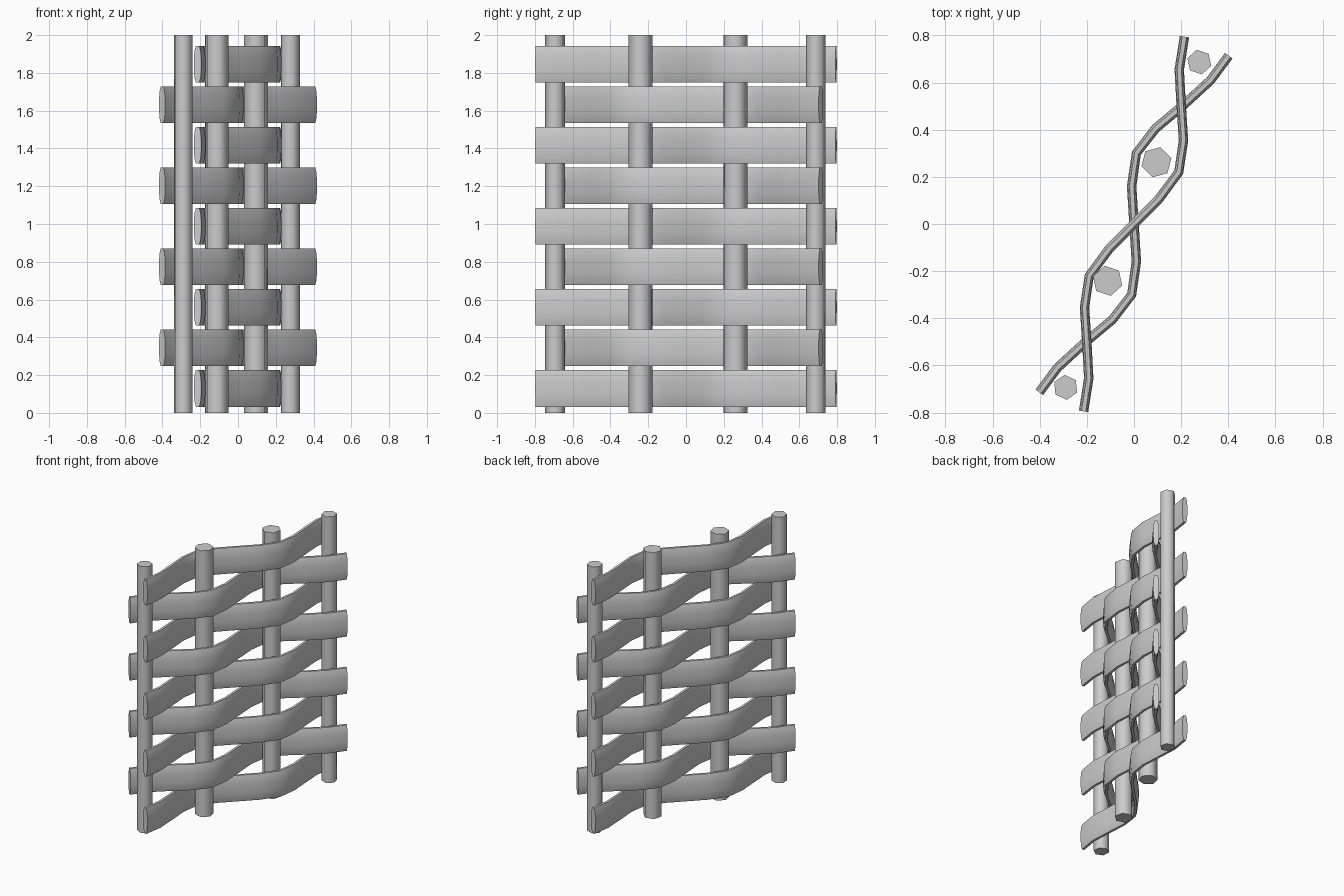
import bpy, bmesh
from math import radians
from mathutils import Matrix, Vector

if "Cube" in bpy.data.objects:
    bpy.data.objects.remove(bpy.data.objects["Cube"])


def finish(bm, name, angle):
    bmesh.ops.recalc_face_normals(bm, faces=bm.faces)
    mesh = bpy.data.meshes.new(name)
    bm.to_mesh(mesh)
    bm.free()
    ob = bpy.data.objects.new(name, mesh)
    bpy.context.collection.objects.link(ob)
    bpy.ops.object.select_all(action='DESELECT')
    ob.select_set(True)
    bpy.context.view_layer.objects.active = ob
    bpy.ops.object.shade_smooth_by_angle(angle=radians(angle))
    return ob


def post(name, x, y, radius, turn):
    bm = bmesh.new()
    mat = Matrix.Translation((x, y, 1)) @ Matrix.Rotation(radians(turn), 4, 'Z')
    bmesh.ops.create_cone(bm, cap_ends=True, segments=6, radius1=radius,
                          radius2=radius, depth=2, matrix=mat)
    finish(bm, name, 65)


# lens-shaped section of a woven strip: (thickness, height)
QUARTER = [(0.020, 0.03), (0.0165, 0.07), (0.009, 0.0975)]
SECTION = (QUARTER + [(-t, h) for t, h in reversed(QUARTER)]
           + [(-t, -h) for t, h in QUARTER] + [(t, -h) for t, h in reversed(QUARTER)])


def strip(name, half, z):
    # the path is point-symmetric about the centre
    path = [Vector((-x, -y)) for x, y in reversed(half)] + [Vector((0, 0))]
    path += [Vector(p) for p in half]
    bm = bmesh.new()
    rings = []
    for i, p in enumerate(path):
        d = (path[min(i + 1, len(path) - 1)] - path[max(i - 1, 0)]).normalized()
        side = Vector((d.y, -d.x))
        rings.append([bm.verts.new((p.x + side.x * t, p.y + side.y * t, z + h))
                      for t, h in SECTION])
    n = len(SECTION)
    for a, b in zip(rings, rings[1:]):
        for k in range(n):
            bm.faces.new((a[k], a[(k + 1) % n], b[(k + 1) % n], b[k]))
    bm.faces.new(rings[0])
    bm.faces.new(rings[-1])
    finish(bm, name, 50)


# upright posts
post("end_post_front", -0.29, -0.693, 0.053, 5)
post("middle_post_front", -0.112, -0.241, 0.065, 12)
post("middle_post_back", 0.095, 0.262, 0.066, 45)
post("end_post_back", 0.277, 0.687, 0.053, 12)

# horizontal strips, alternating sides of the posts
WEAVE_A = [(0.105, 0.105), (0.19, 0.22), (0.21, 0.355), (0.20, 0.507),
           (0.192, 0.655), (0.214, 0.795)]
WEAVE_B = [(-0.01, 0.16), (0.01, 0.30), (0.092, 0.406), (0.205, 0.50),
           (0.325, 0.61), (0.402, 0.714)]
for i in range(9):
    strip(f"woven_strip_{i + 1}", WEAVE_B if i % 2 else WEAVE_A, 0.13 + 0.2145 * i)
